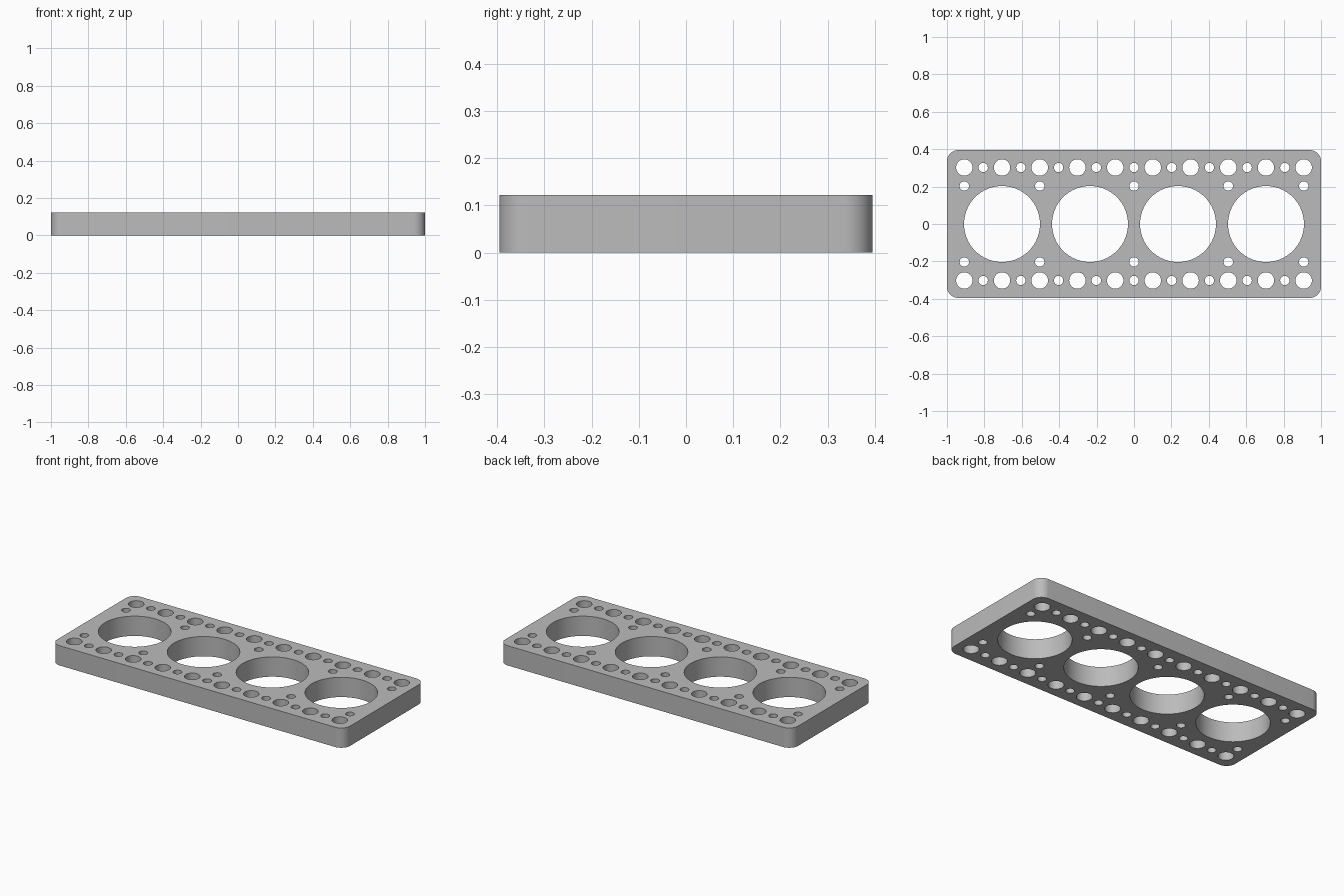
import bpy
import bmesh
import math

cube = bpy.data.objects.get("Cube")
if cube:
    bpy.data.objects.remove(cube)

HALF_X, HALF_Y, HEIGHT, CORNER = 1.0, 0.395, 0.122, 0.06
PITCH = 0.2016           # spacing of the hole rows
ROW_Y, INNER_Y = 0.302, 0.203

grey = bpy.data.materials.new("plain_grey")
grey.use_nodes = True
grey.diffuse_color = (0.5, 0.5, 0.5, 1)
grey.node_tree.nodes["Principled BSDF"].inputs["Base Color"].default_value = (0.5, 0.5, 0.5, 1)

bm = bmesh.new()
edges = []


def arc(cx, cy, radius, start, sweep, steps):
    return [(cx + radius * math.cos(start + sweep * i / steps),
             cy + radius * math.sin(start + sweep * i / steps)) for i in range(steps + 1)]


def add_loop(points):
    verts = [bm.verts.new((x, y, 0)) for x, y in points]
    edges.extend(bm.edges.new((a, b)) for a, b in zip(verts, verts[1:] + verts[:1]))


def add_hole(x, y, radius, sides):
    add_loop(arc(x, y, radius, 0, math.tau, sides)[:-1])


# Rounded outline
outline = []
for quarter, (sx, sy) in enumerate([(1, 1), (-1, 1), (-1, -1), (1, -1)]):
    outline += arc(sx * (HALF_X - CORNER), sy * (HALF_Y - CORNER), CORNER,
                   quarter * math.pi / 2, math.pi / 2, 12)
add_loop(outline)

# Four large bores
for i in range(4):
    add_hole((i - 1.5) * 0.4705, 0, 0.203, 72)

# Rows of alternating large and small holes, plus the inner bolt holes
for side in (-1, 1):
    for i in range(10):
        add_hole((i - 4.5) * PITCH, side * ROW_Y, 0.044, 32)
    for i in range(9):
        add_hole((i - 4) * PITCH, side * ROW_Y, 0.025, 24)
    for column in (-4.5, -2.5, 0, 2.5, 4.5):
        add_hole(column * PITCH, side * INNER_Y, 0.025, 24)

# Fill the profile and raise it into a solid plate
bmesh.ops.triangle_fill(bm, edges=edges, use_beauty=True)
raised = bmesh.ops.extrude_face_region(bm, geom=bm.faces[:], use_keep_orig=True)
top = [v for v in raised["geom"] if isinstance(v, bmesh.types.BMVert)]
bmesh.ops.translate(bm, verts=top, vec=(0, 0, HEIGHT))
bmesh.ops.recalc_face_normals(bm, faces=bm.faces[:])

mesh = bpy.data.meshes.new("perforated_plate")
bm.to_mesh(mesh)
bm.free()
mesh.materials.append(grey)
plate = bpy.data.objects.new("perforated_plate", mesh)
bpy.context.collection.objects.link(plate)

bpy.ops.object.select_all(action="DESELECT")
plate.select_set(True)
bpy.context.view_layer.objects.active = plate
bpy.ops.object.shade_smooth_by_angle(angle=math.radians(30))
